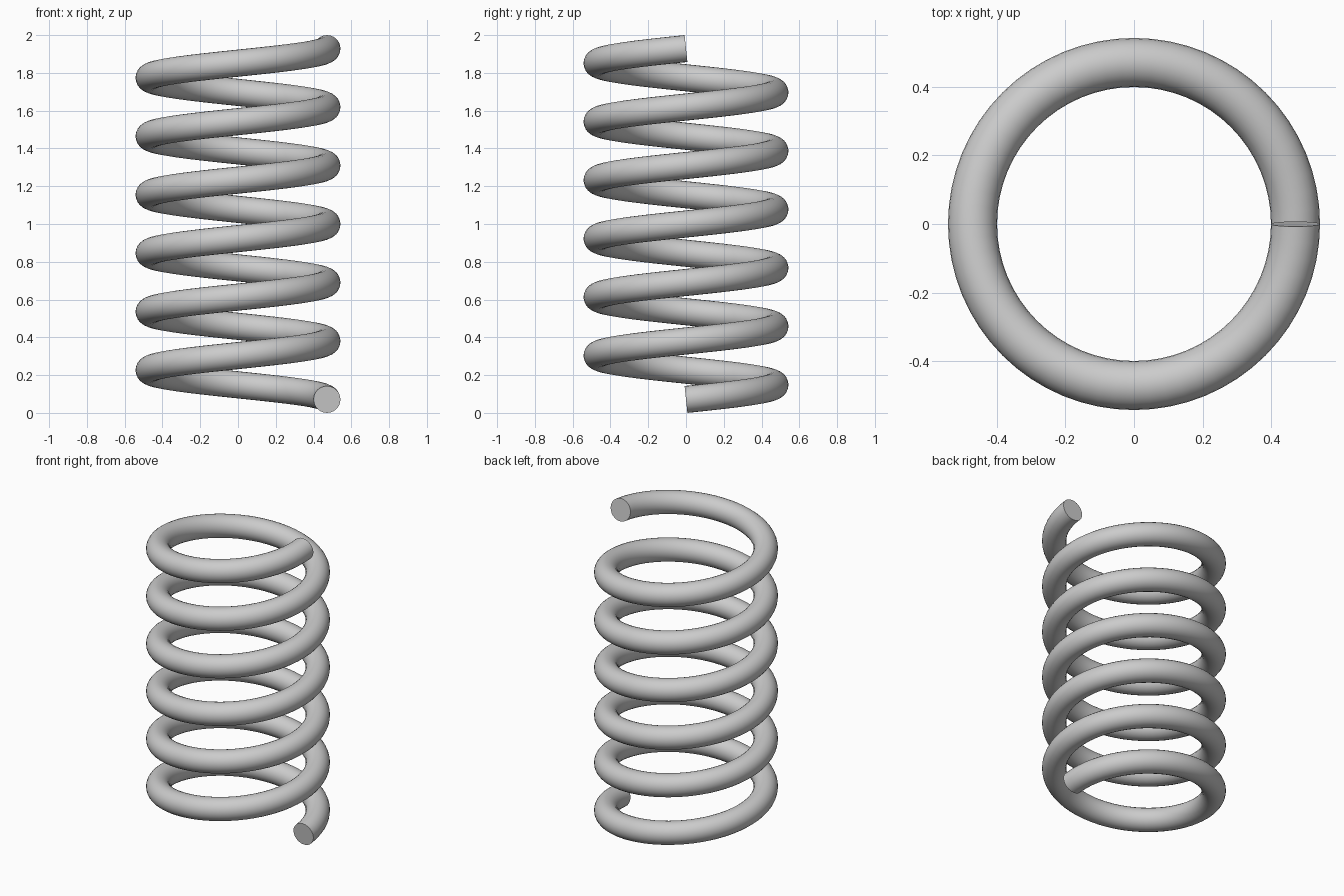
import bpy, bmesh
from math import sin, cos, pi, hypot
from mathutils import Vector

if "Cube" in bpy.data.objects:
    bpy.data.objects.remove(bpy.data.objects["Cube"])

COIL_R, WIRE_R, TURNS = 0.471, 0.0715, 6
STEPS, SIDES = 64 * TURNS, 24
PITCH = (2.0 - 2 * WIRE_R * 0.9946) / TURNS
Z0 = WIRE_R * 0.9946

bm = bmesh.new()

# Wire cross-sections, each square to the helix
rings = []
slope = PITCH / (2 * pi)
length = hypot(COIL_R, slope)
for i in range(STEPS + 1):
    a = 2 * pi * TURNS * i / STEPS
    out = Vector((cos(a), sin(a), 0))
    up = Vector((sin(a) * slope, -cos(a) * slope, COIL_R)) / length
    centre = out * COIL_R + Vector((0, 0, Z0 + slope * a))
    rings.append([bm.verts.new(centre + WIRE_R * (cos(t) * out + sin(t) * up))
                  for t in (2 * pi * k / SIDES for k in range(SIDES))])

# Wire surface and flat cut ends
for r0, r1 in zip(rings, rings[1:]):
    for k in range(SIDES):
        n = (k + 1) % SIDES
        bm.faces.new((r0[k], r0[n], r1[n], r1[k]))
bm.faces.new(rings[0])
bm.faces.new(rings[-1])
bmesh.ops.recalc_face_normals(bm, faces=bm.faces)

mesh = bpy.data.meshes.new("coil_spring")
bm.to_mesh(mesh)
bm.free()
spring = bpy.data.objects.new("coil_spring", mesh)
bpy.context.collection.objects.link(spring)

# Smooth wire, sharp cut ends
bpy.context.view_layer.objects.active = spring
spring.select_set(True)
bpy.ops.object.shade_smooth_by_angle()
